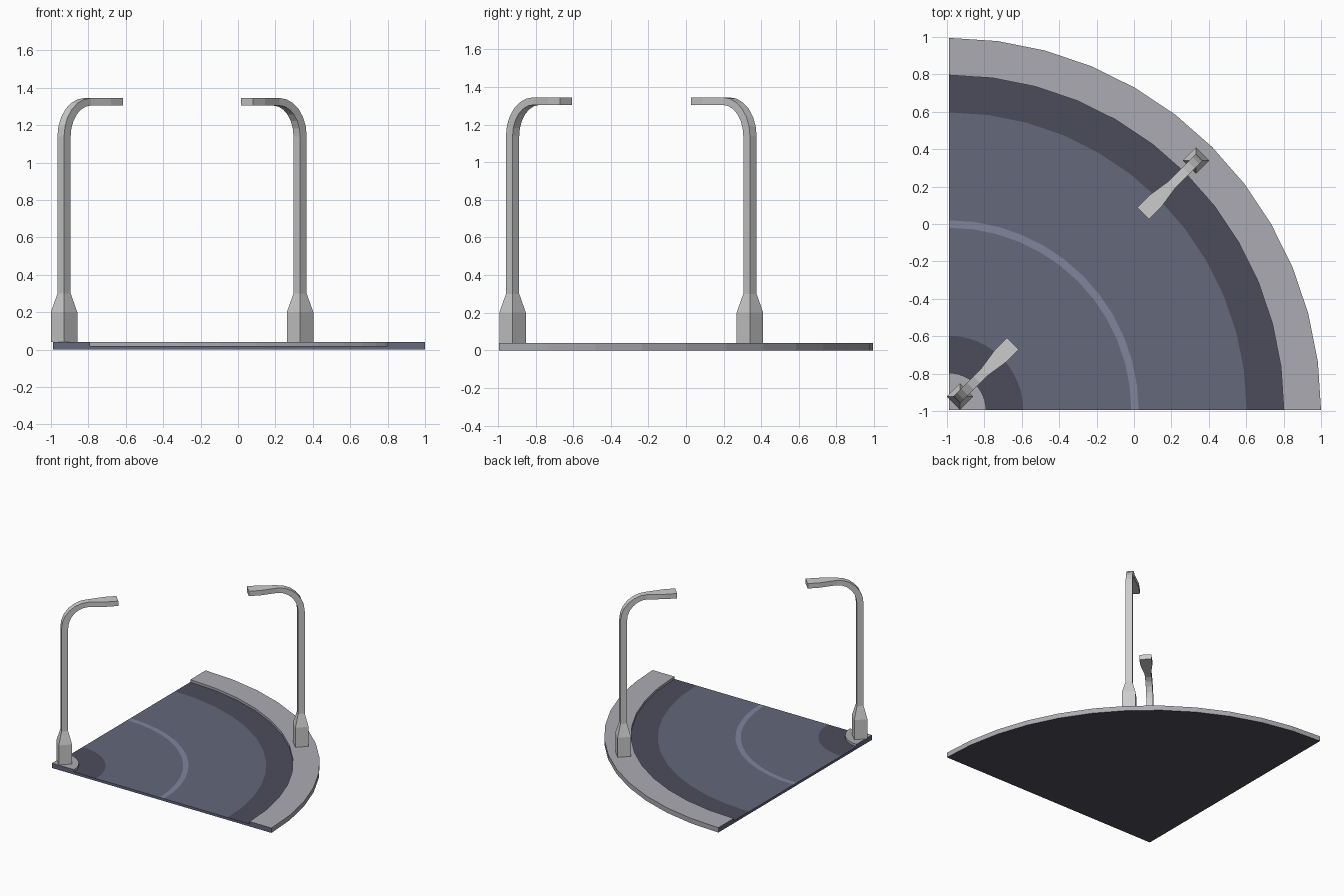
import bpy, bmesh, math
from mathutils import Vector

if "Cube" in bpy.data.objects:
    bpy.data.objects.remove(bpy.data.objects["Cube"])

SEG = 12                      # segments in the quarter arc
S = 0.995                     # radius scale
CX, CY = -0.99, -0.995        # corner the arcs turn around


def lin(c):
    return c / 12.92 if c <= 0.04045 else ((c + 0.055) / 1.055) ** 2.4


def material(name, rgb):
    m = bpy.data.materials.new(name)
    m.diffuse_color = (*[lin(c) for c in rgb], 1)
    m.use_nodes = True
    m.node_tree.nodes["Principled BSDF"].inputs["Base Color"].default_value = m.diffuse_color
    return m


ROAD = material("asphalt", (0.39, 0.41, 0.48))
DARK = material("dark_asphalt", (0.30, 0.30, 0.36))
PAVE = material("pavement", (0.67, 0.67, 0.70))
LINE = material("line_paint", (0.50, 0.52, 0.61))


def make_object(name, bm, *mats):
    mesh = bpy.data.meshes.new(name)
    bm.to_mesh(mesh)
    bm.free()
    ob = bpy.data.objects.new(name, mesh)
    for m in mats:
        mesh.materials.append(m)
    bpy.context.collection.objects.link(ob)
    return ob


def arc_point(r, z, i):
    a = math.pi / 2 * i / SEG
    return Vector((CX + r * S * math.cos(a), CY + r * S * math.sin(a), z))


def arc_strip(name, profile, mat):
    """Sweep an open (radius, height) profile through the quarter turn."""
    bm = bmesh.new()
    for i in range(SEG):
        for (r0, z0), (r1, z1) in zip(profile, profile[1:]):
            pts = [arc_point(r0, z0, i), arc_point(r1, z1, i), arc_point(r1, z1, i + 1)]
            if r0 > 0:
                pts.append(arc_point(r0, z0, i + 1))
            bm.faces.new([bm.verts.new(p) for p in pts])
    bmesh.ops.remove_doubles(bm, verts=bm.verts, dist=1e-5)
    make_object(name, bm, mat)


# Top surfaces, from the inner corner outwards
H, L = 0.04, 0.02
arc_strip("inner_pavement", [(0, H), (0.2, H), (0.2, L)], PAVE)
arc_strip("inner_gutter", [(0.2, L), (0.4, L)], DARK)
arc_strip("inner_lane", [(0.4, L), (0.98, L)], ROAD)
arc_strip("centre_line", [(0.98, L), (1.02, L)], LINE)
arc_strip("outer_lane", [(1.02, L), (1.6, L)], ROAD)
arc_strip("outer_gutter", [(1.6, L), (1.8, L)], DARK)
arc_strip("outer_pavement", [(1.8, L), (1.8, H), (2, H), (2, 0)], PAVE)

# Underside and the two straight cut ends
bm = bmesh.new()
section = [(0, H), (0.2, H), (0.2, L), (1.8, L), (1.8, H), (2, H), (2, 0), (0, 0)]
bm.faces.new([bm.verts.new(arc_point(r, z, 0)) for r, z in reversed(section)])
bm.faces.new([bm.verts.new(arc_point(r, z, SEG)) for r, z in section])
rim = [arc_point(2, 0, i) for i in range(SEG, -1, -1)] + [arc_point(0, 0, 0)]
under = bm.faces.new([bm.verts.new(p) for p in rim])
under.material_index = 1
make_object("road_base", bm, ROAD, DARK)


def street_lamp(name, x, y, angle):
    """Loft four-sided rings from the base, up the pole and along the arm."""
    # each ring: outer point, inner point (distance, height), half width
    rings = [((-0.05, H), (0.05, H), 0.05),
             ((-0.05, 0.2), (0.05, 0.2), 0.05),
             ((-0.025, 0.3), (0.025, 0.3), 0.025)]
    for k in range(7):
        c, s = math.cos(math.pi / 12 * k), math.sin(math.pi / 12 * k)
        rings.append(((0.18 - 0.205 * c, 1.14 + 0.205 * s),
                      (0.18 - 0.155 * c, 1.14 + 0.165 * s), 0.025))
    rings += [((0.31, 1.345), (0.31, 1.305), 0.045),
              ((0.40, 1.345), (0.40, 1.305), 0.045)]
    bm = bmesh.new()
    loops = []
    for (d0, z0), (d1, z1), w in rings:
        loops.append([bm.verts.new(p) for p in
                      ((d0, -w, z0), (d1, -w, z1), (d1, w, z1), (d0, w, z0))])
    for a, b in zip(loops, loops[1:]):
        for j in range(4):
            n = (j + 1) % 4
            bm.faces.new((a[j], a[n], b[n], b[j]))
    bm.faces.new(loops[0][::-1])
    bm.faces.new(loops[-1])
    bmesh.ops.recalc_face_normals(bm, faces=bm.faces)
    ob = make_object(name, bm)
    ob.location = (x, y, 0)
    ob.rotation_euler.z = math.radians(angle)


# Street lamps facing each other along the diagonal
street_lamp("inner_street_lamp", -0.93, -0.922, 45)
street_lamp("outer_street_lamp", 0.332, 0.34, 225)
